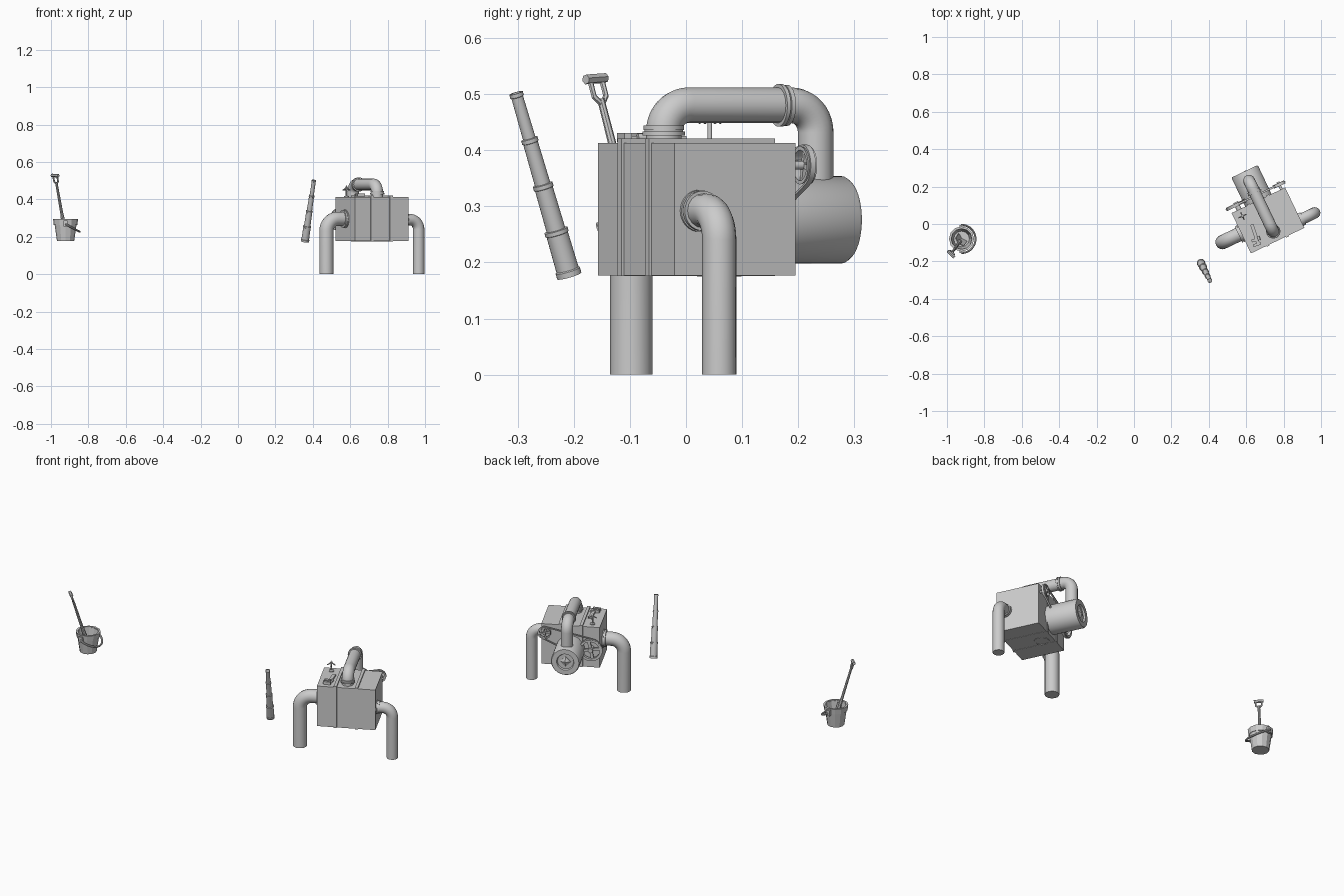
import bpy, bmesh, math
from math import sin, cos, pi, radians
from mathutils import Vector as V, Matrix

if "Cube" in bpy.data.objects:
    bpy.data.objects.remove(bpy.data.objects["Cube"])

I = Matrix.Identity(4)
# local frame of the machine: turned box, x along its length
M = Matrix.Translation((.7165, .019, 0)) @ Matrix.Rotation(radians(25.5), 4, 'Z')


def finish(name, bm, mat, smooth=True):
    bmesh.ops.remove_doubles(bm, verts=bm.verts, dist=1e-5)
    bmesh.ops.recalc_face_normals(bm, faces=bm.faces)
    me = bpy.data.meshes.new(name)
    bm.to_mesh(me)
    bm.free()
    ob = bpy.data.objects.new(name, me)
    bpy.context.collection.objects.link(ob)
    ob.matrix_world = mat
    if smooth:
        smooth_edges(ob)
    return ob


def smooth_edges(ob):
    bpy.ops.object.select_all(action='DESELECT')
    ob.select_set(True)
    bpy.context.view_layer.objects.active = ob
    bpy.ops.object.shade_smooth_by_angle(angle=radians(35))


def lathe(name, origin, axis, profile, n=32, mat=I, smooth=True):
    """Revolve (radius, distance) points about an axis."""
    rot = Matrix.Translation(origin) @ V(axis).to_track_quat('Z', 'Y').to_matrix().to_4x4()
    bm = bmesh.new()
    rings = [[bm.verts.new((r * cos(2 * pi * i / n), r * sin(2 * pi * i / n), t)) for i in range(n)]
             for r, t in profile]
    for a, b in zip(rings, rings[1:]):
        for i in range(n):
            j = (i + 1) % n
            bm.faces.new((a[i], a[j], b[j], b[i]))
    return finish(name, bm, mat @ rot, smooth)


def rod(name, a, b, r, n=12, mat=I, r2=None):
    d = V(b) - V(a)
    return lathe(name, a, d, [(0, 0), (r, 0), (r2 or r, d.length), (0, d.length)], n, mat)


def box(name, center, size, mat=I):
    bm = bmesh.new()
    bmesh.ops.create_cube(bm, size=1)
    bmesh.ops.scale(bm, vec=size, verts=bm.verts)
    return finish(name, bm, mat @ Matrix.Translation(center), False)


def pipe(name, pts, r, bend=0, mat=I, res=6):
    """Round tube along points, corners rounded by the bend radius."""
    pts = [V(p) for p in pts]
    path = [pts[0]]
    for p, q, s in zip(pts, pts[1:], pts[2:]):
        a, b = (p - q).normalized(), (s - q).normalized()
        if not bend:
            path.append(q)
            continue
        c = q + (a + b) * bend
        path += [c - b * bend * cos(t) - a * bend * sin(t) for t in [k * pi / 20 for k in range(11)]]
    path.append(pts[-1])
    cu = bpy.data.curves.new(name, 'CURVE')
    cu.dimensions = '3D'
    cu.bevel_depth, cu.bevel_resolution, cu.use_fill_caps = r, res, True
    sp = cu.splines.new('POLY')
    sp.points.add(len(path) - 1)
    for s, p in zip(sp.points, path):
        s.co = (*p, 1)
    ob = bpy.data.objects.new(name, cu)
    bpy.context.collection.objects.link(ob)
    ob.matrix_world = mat
    bpy.ops.object.select_all(action='DESELECT')
    ob.select_set(True)
    bpy.context.view_layer.objects.active = ob
    bpy.ops.object.convert(target='MESH')
    smooth_edges(bpy.context.view_layer.objects.active)


def flange(name, origin, axis, r):
    lathe(name, origin, axis, [(0, 0), (r * 1.2, 0), (r * 1.2, .007), (r * 1.08, .007),
          (r * 1.08, .010), (r * 1.15, .010), (r * 1.15, .018), (0, .018)], 32, M)


# ---- machine body with straps
box("machine_body", (0, 0, .295), (.317, .239, .236), M)
for k, u in enumerate((-.0585, .056)):
    box(f"body_strap_{k}", (u, 0, .2985), (.016, .249, .245), M)
lathe("bottom_port", (-.022, .055, .178), (0, 0, -1), [(.034, 0), (.034, .003), (.04, .003), (.04, 0)], 32, M)

# ---- pipes: two side legs and one over the top
pipe("left_leg_pipe", [(-.15, 0, .296), (-.27, 0, .296), (-.27, 0, 0)], .038, .065, M)
flange("left_leg_flange", (-.157, 0, .296), (-1, 0, 0), .041)
pipe("right_leg_pipe", [(.15, -.071, .292), (.2425, -.071, .292), (.2425, -.071, 0)], .0305, .052, M)
flange("right_leg_flange", (.157, -.071, .292), (1, 0, 0), .031)
pipe("top_pipe", [(0, -.065, .40), (0, -.065, .48), (0, .235, .48), (0, .235, .30)], .0318, .048, M)
flange("top_pipe_base_flange", (0, -.065, .426), (0, 0, 1), .0318)
flange("top_pipe_joint", (0, .161, .48), (0, 1, 0), .0318)

# ---- rear drum with recessed end
lathe("rear_drum", (0, .11, .276), (0, 1, 0),
      [(0, 0), (.078, 0), (.078, .175), (.074, .181), (.047, .181), (.043, .172), (0, .172)], 40, M)
lathe("drum_end_cone", (0, .28, .276), (0, 1, 0), [(.03, 0), (.03, .004), (0, .014)], 4, M, False)

# ---- pulleys on the rear with a belt
pulleys = [("large_pulley", -.114, .292, .062), ("small_pulley", .136, .373, .034)]
for name, u, z, r in pulleys:
    lathe(name + "_rim", (u, .139, z), (0, 1, 0),
          [(r * .8, 0), (r, 0), (r - .003, .009), (r, .018), (r * .8, .018), (r * .8, 0)], 32, M)
    rod(name + "_axle", (u, .11, z), (u, .163, z), r * .22, 16, M)
    for k in range(2):
        spoke = Matrix.Translation((u, .148, z)) @ Matrix.Rotation(k * pi / 2 + .2, 4, 'Y')
        box(f"{name}_spoke_{k}", (0, 0, 0), (r * 1.7, .009, r * .26), M @ spoke)
(_, u1, z1, r1), (_, u2, z2, r2) = pulleys
slope = math.atan2(z2 - z1, u2 - u1)
half = math.acos((r1 - r2) / math.hypot(u2 - u1, z2 - z1))
arc1 = [slope + half + (2 * pi - 2 * half) * k / 16 for k in range(17)]
arc2 = [slope - half + 2 * half * k / 12 for k in range(13)]
loop = [(u1, z1, r1, a) for a in arc1] + [(u2, z2, r2, a) for a in arc2]
bm = bmesh.new()
secs = [[bm.verts.new((u + (r + o) * cos(a), y, z + (r + o) * sin(a)))
         for o, y in ((-.001, .143), (.003, .143), (.003, .153), (-.001, .153))] for u, z, r, a in loop]
for a, b in zip(secs, secs[1:] + secs[:1]):
    for i in range(4):
        bm.faces.new((a[i], a[(i + 1) % 4], b[(i + 1) % 4], b[i]))
finish("drive_belt", bm, M)

# ---- small valve handle on the lid
lathe("valve_stem", (-.113, .08, .412), (0, 0, 1),
      [(0, 0), (.014, 0), (.014, .006), (.004, .008), (.004, .05), (.007, .054), (0, .063)], 16, M)
for k in range(4):
    d = V((cos(k * pi / 2), sin(k * pi / 2), 0))
    p = V((-.113, .08, .463))
    rod(f"valve_arm_{k}", p, p + d * .022 - V((0, 0, .014)), .004, 8, M, .003)

# ---- spanner lying on the lid
W = M @ Matrix.Translation((-.094, -.034, .42)) @ Matrix.Rotation(radians(-7), 4, 'Z')
box("spanner_bar", (0, 0, 0), (.018, .105, .010), W)
box("spanner_fixed_jaw", (-.008, -.058, .003), (.042, .014, .016), W)
box("spanner_sliding_jaw", (-.012, -.032, .003), (.034, .014, .016), W)
rod("spanner_screw", (.012, -.04, .003), (.012, -.018, .003), .007, 12, W)

# ---- telescope in four drawn sections
base, top = V((.358, -.208, .176)), V((.406, -.303, .502))
L = (top - base).length
prof = [(0, .004), (.018, .004), (.018, 0), (.0225, 0), (.0225, .010)]
for k, r in enumerate((.0205, .0172, .0142, .0115)):
    e = L * (k + 1) / 4
    prof += [(r, L * k / 4 + (.012 if k == 0 else .001)), (r - .0008, e - .008), (r + .001, e - .007), (r + .001, e)]
prof += [(.0095, L), (.0095, L - .004), (0, L - .004)]
lathe("telescope", base, top - base, prof, 24)

# ---- staved bucket
C = V((-.922, -.08, .178))
lathe("bucket", C, (0, 0, 1), [(0, 0), (.046, 0), (.062, .112), (.055, .112), (.042, .012), (0, .012)], 12, smooth=False)
lathe("bucket_rim_band", C, (0, 0, 1), [(.060, .085), (.063, .085), (.066, .112), (.067, .117),
      (.056, .117), (.056, .110), (.060, .085)], 12, smooth=False)
for s in (-1, 1):
    box(f"bucket_ear_{s}", C + V((0, s * .067, .092)), (.022, .014, .032))
hoop = []
for k in range(21):
    a = pi * k / 20
    out = .085 * sin(a)
    hoop.append(C + V((out * cos(.5), .075 * cos(a), .09 - out * sin(.5))))
pipe("bucket_handle", hoop, .0055, res=2)

# ---- spade standing in the bucket
tip, grip = V((-.920, -.077, .20)), V((-.976, -.158, .515))
axis = (grip - tip).normalized()
side = V((1, -1, 0)).normalized()
side = (side - axis * side.dot(axis)).normalized()
S = Matrix((side, axis.cross(side) * -1, axis)).transposed()
if S.determinant() < 0:
    S = Matrix((side, axis.cross(side), axis)).transposed()
S = Matrix.Translation(tip) @ S.to_4x4()
H = (grip - tip).length
rod("spade_shaft", (0, 0, .08), (0, 0, H - .025), .0085, 8, S, .0065)
rod("spade_socket", (0, 0, .07), (0, 0, .125), .012, 8, S, .009)
for s in (-1, 1):
    blade = S @ Matrix.Translation((s * .015, 0, .045)) @ Matrix.Rotation(s * .3, 4, 'Z')
    box(f"spade_blade_{s}", (0, 0, 0), (.034, .005, .10), blade)
    pipe(f"spade_fork_{s}", [(0, 0, H - .035), (s * .015, 0, H - .02), (s * .015, 0, H + .01)], .005, mat=S, res=1)
rod("spade_grip", (-.025, 0, H + .013), (.025, 0, H + .013), .009, 6, S)
